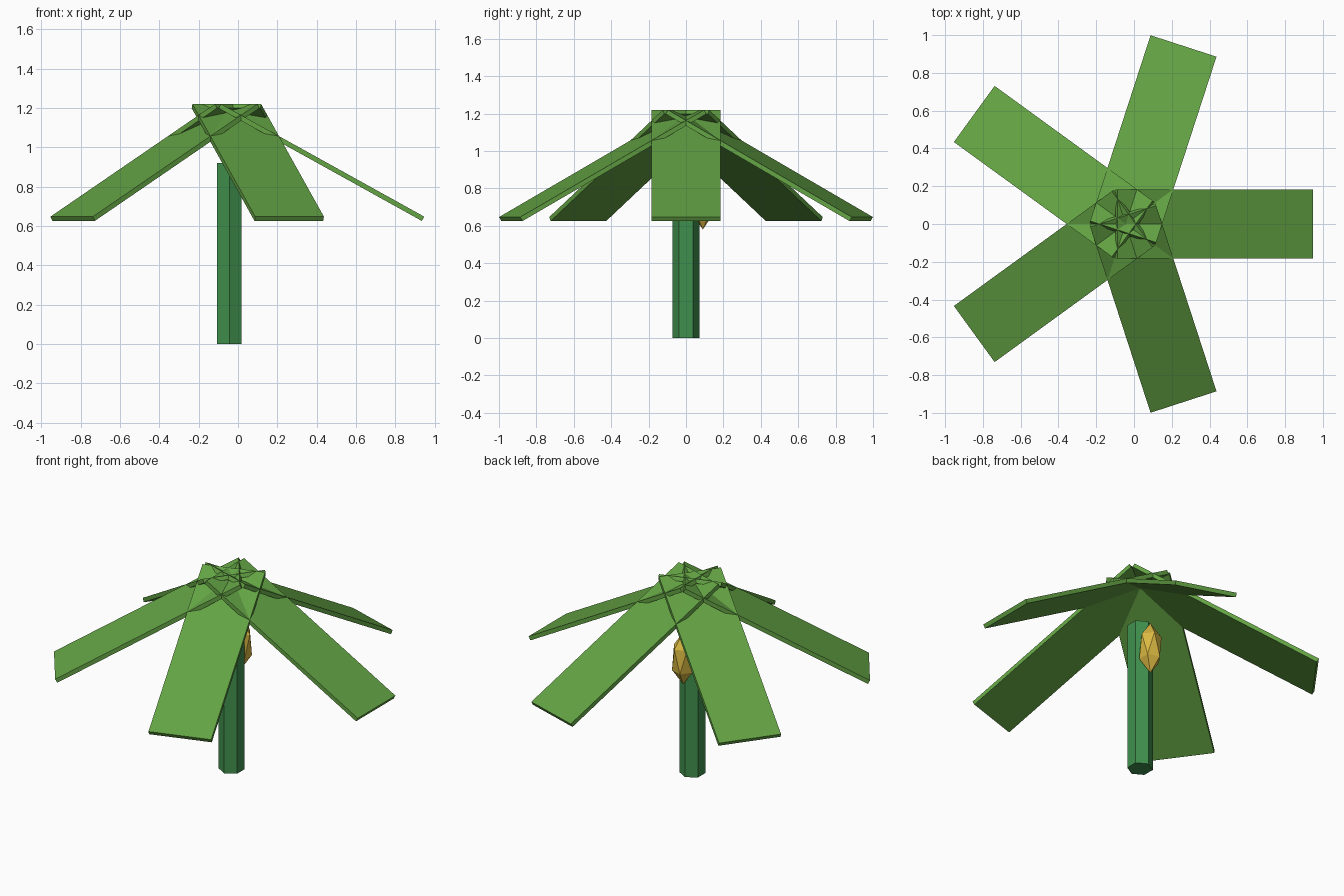
import bpy
import math
from mathutils import Matrix, Vector

cube = bpy.data.objects.get("Cube")
if cube:
    bpy.data.objects.remove(cube, do_unlink=True)


def make_material(name, color):
    mat = bpy.data.materials.new(name)
    mat.use_nodes = True
    mat.diffuse_color = (*color, 1)
    mat.node_tree.nodes["Principled BSDF"].inputs["Base Color"].default_value = (*color, 1)
    return mat


leaf_green = make_material("leaf green", (0.127, 0.37, 0.058))
trunk_green = make_material("trunk green", (0.051, 0.28, 0.074))
fruit_gold = make_material("fruit gold", (0.7, 0.48, 0.055))


def finish(name, mat):
    obj = bpy.context.object
    obj.name = name
    obj.data.materials.append(mat)
    return obj


AXIS_X = -0.044

# Six-sided trunk, corners towards front and back
TRUNK_HEIGHT = 0.92
bpy.ops.mesh.primitive_cylinder_add(vertices=6, radius=0.0725, depth=TRUNK_HEIGHT,
                                    location=(AXIS_X, 0, TRUNK_HEIGHT / 2))
finish("trunk", trunk_green)

# Five drooping slab leaves crossing at the crown
LEAF_COUNT = 5
LEAF_SIZE = Vector((1.182, 0.367, 0.025))
DROOP = math.radians(29)
droop = (Matrix.Translation((0.468, 0, 0.9225))
         @ Matrix.Rotation(DROOP, 4, 'Y')
         @ Matrix.Diagonal((*LEAF_SIZE, 1)))
for i in range(LEAF_COUNT):
    bpy.ops.mesh.primitive_cube_add(size=1)
    leaf = finish(f"leaf_{i + 1}", leaf_green)
    turn = Matrix.Rotation(math.tau * i / LEAF_COUNT, 4, 'Z')
    leaf.data.transform(Matrix.Translation((AXIS_X, 0, 0)) @ turn @ droop)

# Long faceted fruit on the back of the trunk
bpy.ops.mesh.primitive_ico_sphere_add(subdivisions=1, radius=1)
fruit = finish("fruit", fruit_gold)
fruit.data.transform(Matrix.Translation((AXIS_X, 0.09, 0.74))
                     @ Matrix.Diagonal((0.07, 0.07, 0.16, 1)))
